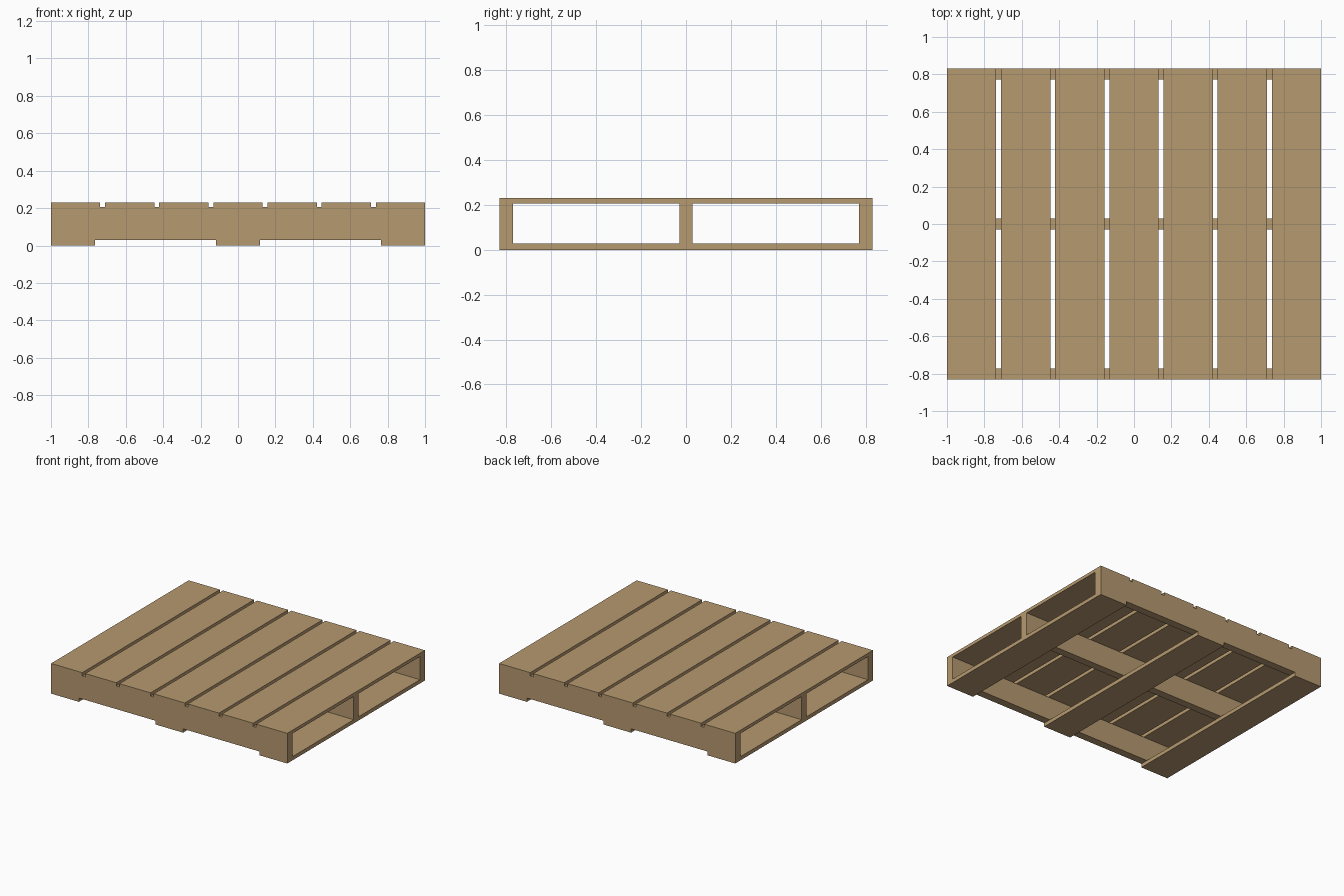
import bpy

if "Cube" in bpy.data.objects:
    bpy.data.objects.remove(bpy.data.objects["Cube"])

wood = bpy.data.materials.new("pale wood")
wood.diffuse_color = (0.47, 0.32, 0.16, 1)
wood.use_nodes = True
wood.node_tree.nodes["Principled BSDF"].inputs["Base Color"].default_value = wood.diffuse_color

HALF_X, HALF_Y = 1.0, 0.832
Z_BOTTOM, Z_DECK, Z_TOP = 0.029, 0.206, 0.231


def plank(name, x, y, z):
    """Box spanning the (min, max) ranges on each axis."""
    bpy.ops.mesh.primitive_cube_add(size=1, location=[sum(r) / 2 for r in (x, y, z)])
    ob = bpy.context.object
    ob.name = name
    ob.scale = [r[1] - r[0] for r in (x, y, z)]
    bpy.ops.object.transform_apply(location=False, rotation=False, scale=True)
    ob.data.materials.append(wood)


# seven top deck boards with narrow gaps
count, gap = 7, 0.026
width = (2 * HALF_X - (count - 1) * gap) / count
for i in range(count):
    x0 = -HALF_X + i * (width + gap)
    plank(f"deck_board_{i + 1}", (x0, x0 + width), (-HALF_Y, HALF_Y), (Z_DECK, Z_TOP))

# three stringers running along x
sw = 0.06
for name, c in (("front", -HALF_Y + sw / 2), ("middle", 0), ("back", HALF_Y - sw / 2)):
    plank(f"{name}_stringer", (-HALF_X, HALF_X), (c - sw / 2, c + sw / 2), (Z_BOTTOM, Z_DECK))

# three bottom boards running along y
bw = 0.235
for name, c in (("left", -HALF_X + bw / 2), ("centre", 0), ("right", HALF_X - bw / 2)):
    plank(f"{name}_bottom_board", (c - bw / 2, c + bw / 2), (-HALF_Y, HALF_Y), (0, Z_BOTTOM))
